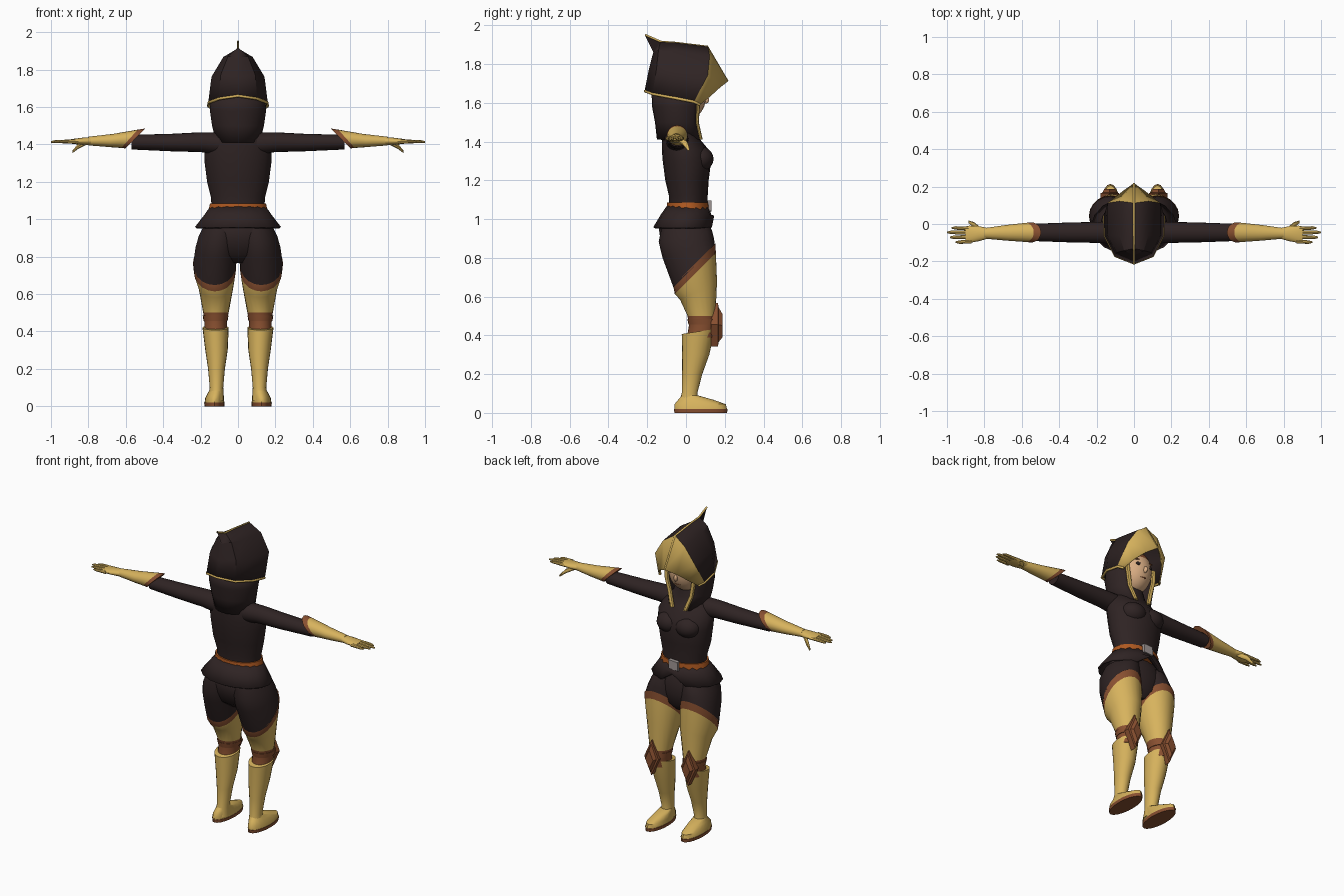
import bpy, bmesh
from math import sin, cos, pi, radians
from mathutils import Vector

default = bpy.data.objects.get("Cube")
if default:
    bpy.data.objects.remove(default, do_unlink=True)


def make_material(name, rgb):
    mat = bpy.data.materials.new(name)
    mat.use_nodes = True
    colour = (*rgb, 1)
    mat.diffuse_color = colour
    bsdf = next(n for n in mat.node_tree.nodes if n.type == "BSDF_PRINCIPLED")
    bsdf.inputs["Base Color"].default_value = colour
    bsdf.inputs["Roughness"].default_value = 0.8
    return mat


dark = make_material("dark cloth", (0.028, 0.017, 0.017))
gold = make_material("pale gold", (0.68, 0.45, 0.11))
leather = make_material("brown leather", (0.25, 0.08, 0.03))
orange = make_material("orange belt", (0.43, 0.1, 0.015))
metal = make_material("grey metal", (0.36, 0.32, 0.31))
flesh = make_material("skin", (0.7, 0.42, 0.23))


def finish(name, bm, colours, mirror=False, thickness=0, angle=40):
    """Turn a bmesh into a shaded object with optional mirror and thickness."""
    bmesh.ops.recalc_face_normals(bm, faces=bm.faces)
    mesh = bpy.data.meshes.new(name)
    bm.to_mesh(mesh)
    bm.free()
    for colour in colours:
        mesh.materials.append(colour)
    mesh.shade_smooth()
    mesh.set_sharp_from_angle(angle=radians(angle))
    obj = bpy.data.objects.new(name, mesh)
    bpy.context.collection.objects.link(obj)
    if mirror:
        obj.modifiers.new("Mirror", "MIRROR").use_clip = True
    if thickness:
        solid = obj.modifiers.new("Solidify", "SOLIDIFY")
        solid.thickness = thickness
        solid.offset = 0
    return obj


def skin(name, rows, colours, bands=None, closed=True, caps=True, edit=None, **options):
    """Bridge rows of points; bands gives the colour slot of each strip."""
    bm = bmesh.new()
    grid = [[bm.verts.new(p) for p in row] for row in rows]
    count = len(rows[0])
    for i, (low, high) in enumerate(zip(grid, grid[1:])):
        for j in range(count if closed else count - 1):
            k = (j + 1) % count
            face = bm.faces.new((low[j], low[k], high[k], high[j]))
            face.material_index = bands[i] if bands else 0
    if closed and caps:
        for row, slot in ((grid[0], 0), (grid[-1], -1)):
            bm.faces.new(row).material_index = bands[slot] if bands else 0
    if edit:
        edit(grid)
    bmesh.ops.remove_doubles(bm, verts=bm.verts, dist=0.0001)
    return finish(name, bm, colours, **options)


PLACE = {"z": lambda a, b, t: (a, b, t),
         "x": lambda a, b, t: (t, a, b),
         "y": lambda a, b, t: (a, t, b)}


def loft(name, rings, colours, axis="z", segments=20, **options):
    """Rings along an axis: position, centre a, centre b, radius a, radius b, tilt."""
    rows = []
    for t, a, b, ra, rb, *tilt in rings:
        slope = tilt[0] if tilt else 0
        angles = [2 * pi * i / segments for i in range(segments)]
        rows.append([PLACE[axis](a + ra * cos(q), b + rb * sin(q), t + slope * rb * sin(q))
                     for q in angles])
    return skin(name, rows, colours, **options)


def ellipsoid(name, centre, radii, colours, rule=None, **options):
    bm = bmesh.new()
    bmesh.ops.create_uvsphere(bm, u_segments=20, v_segments=14, radius=1)
    for v in bm.verts:
        v.co = Vector(centre) + v.co * Vector(radii)
    for face in bm.faces:
        face.material_index = rule(face.calc_center_median()) if rule else 0
    return finish(name, bm, colours, **options)


def piping(name, points, radius, colour):
    """Thin round trim along a path."""
    curve = bpy.data.curves.new(name, "CURVE")
    curve.dimensions = "3D"
    curve.bevel_depth = radius
    curve.bevel_resolution = 1
    spline = curve.splines.new("POLY")
    spline.points.add(len(points) - 1)
    for point, co in zip(spline.points, points):
        point.co = (*co, 1)
    curve.materials.append(colour)
    bpy.context.collection.objects.link(bpy.data.objects.new(name, curve))


# Torso and clothing
loft("torso", [(1.05, 0, .01, .14, .1), (1.12, 0, .012, .145, .1), (1.2, 0, .005, .165, .112),
               (1.3, 0, .005, .178, .125), (1.36, 0, -.005, .18, .12), (1.42, 0, -.03, .16, .095),
               (1.47, 0, -.045, .11, .08), (1.56, 0, -.03, .06, .06)], [dark])
ellipsoid("bust", (.065, .07, 1.31), (.08, .072, .065), [dark], mirror=True)


def front_notch(grid):
    for v in grid[-1]:
        if v.co.y > 0 and abs(v.co.x) < .02:
            v.co.z += .06


loft("tunic_skirt", [(1.07, 0, .01, .14, .1), (1.02, 0, 0, .175, .125), (.955, 0, -.012, .225, .152)],
     [dark], segments=16, caps=False, edit=front_notch, thickness=.012)
loft("belt", [(1.045, 0, .01, .158, .11), (1.085, 0, .01, .15, .108)], [orange])
loft("buckle", [(.11, 0, 1.067, .045, .04), (.132, 0, 1.067, .045, .04)], [metal], axis="y", segments=4)
buckle = bpy.data.objects["buckle"]
for v in buckle.data.vertices:  # turn the diamond into a square plate
    x, z = v.co.x, v.co.z - 1.067
    v.co.x, v.co.z = (x - z) * .75, 1.067 + (x + z) * .65

# Shorts
loft("pelvis", [(1.0, 0, 0, .16, .11), (.95, 0, -.005, .185, .135), (.88, 0, 0, .195, .13),
                (.81, 0, .01, .16, .11), (.765, 0, .02, .08, .06)], [dark])
loft("shorts_legs", [(.96, .09, 0, .095, .125), (.91, .105, -.003, .105, .138, .2),
                     (.85, .115, .012, .112, .132, .4), (.755, .125, .042, .115, .107, 1)],
     [dark], mirror=True)

# Legs
loft("stockings", [(.765, .125, .043, .116, .109, 1), (.72, .124, .048, .112, .106, 1),
                   (.63, .118, .065, .092, .095, .5), (.5, .118, .08, .068, .072),
                   (.45, .12, .085, .06, .07), (.39, .12, .075, .06, .07)],
     [gold, leather], bands=[1, 0, 0, 1, 1], mirror=True)
loft("knee_bands", [(.485, .12, .083, .069, .076), (.455, .12, .087, .064, .074)],
     [leather], mirror=True)
loft("boots", [(.42, .12, .064, .07, .086, .15), (.3, .115, .05, .06, .07), (.2, .115, .032, .045, .052),
               (.1, .115, .018, .036, .04), (.03, .118, .018, .042, .06)], [gold], mirror=True)
loft("feet", [(.09, .115, .02, .036, .042), (.068, .12, .05, .043, .09), (.045, .125, .073, .05, .132),
              (.018, .126, .076, .053, .136)], [gold], mirror=True)
loft("soles", [(.02, .126, .076, .055, .138), (0, .126, .076, .053, .136)], [leather], mirror=True)
loft("knee_guards", [(.13, .13, .455, .05, .112), (.165, .13, .455, .05, .112), (.168, .13, .455, .038, .09),
                     (.188, .13, .45, .028, .06)], [leather], axis="y", segments=4, angle=20, mirror=True)

# Arms and hands
loft("sleeves", [(.1, -.045, 1.405, .06, .06), (.2, -.045, 1.412, .056, .053),
                 (.35, -.045, 1.41, .053, .047), (.57, -.045, 1.412, .045, .039)],
     [dark], axis="x", mirror=True)
loft("gauntlets", [(.55, -.045, 1.432, .054, .053, -1), (.58, -.045, 1.43, .051, .049, -.9),
                   (.68, -.047, 1.421, .042, .035, -.3), (.8, -.05, 1.418, .028, .023)],
     [gold, leather], bands=[1, 0, 0], axis="x", mirror=True)
loft("palms", [(.78, -.05, 1.418, .028, .022), (.83, -.052, 1.417, .04, .019),
               (.88, -.055, 1.416, .046, .014), (.9, -.055, 1.416, .042, .01)], [gold], axis="x", mirror=True)
for finger, (spread, tip) in {"little": (-.042, .955), "ring": (-.016, .985),
                              "middle": (.01, 1.0), "index": (.034, .975)}.items():
    loft(finger + "_fingers", [(.87, spread * .9 - .055, 1.416, .012, .011),
                               (tip - .02, spread - .055, 1.415, .009, .008),
                               (tip, spread - .055, 1.413, .004, .004)],
         [gold], axis="x", segments=8, mirror=True)
loft("thumbs", [(.81, -.04, 1.412, .014, .014), (.855, -.005, 1.39, .015, .014),
                (.885, .012, 1.36, .007, .007)], [gold], axis="x", segments=8, mirror=True)

# Head and face
ellipsoid("head", (0, -.005, 1.64), (.105, .11, .135), [flesh, leather],
          rule=lambda c: int(c.z > 1.7 or c.y < .01))
ellipsoid("nose", (0, .1, 1.615), (.011, .02, .02), [flesh])
ellipsoid("eyes", (.042, .092, 1.645), (.018, .008, .01), [dark], mirror=True)
ellipsoid("eyebrows", (.042, .087, 1.675), (.024, .008, .005), [leather], mirror=True)
ellipsoid("mouth", (0, .083, 1.57), (.022, .006, .005), [leather])

# Hood: stations from back to front, each from lower edge to ridge
stations = [[(0, -.21, 1.66), (0, -.19, 1.76), (0, -.165, 1.86), (0, -.21, 1.95)],
            [(.1, -.17, 1.645), (.09, -.15, 1.77), (.05, -.14, 1.87), (0, -.13, 1.915)],
            [(.155, -.06, 1.625), (.138, -.06, 1.76), (.075, -.06, 1.865), (0, -.06, 1.91)],
            [(.158, .04, 1.605), (.138, .11, 1.74), (.075, .12, 1.84), (0, .11, 1.89)],
            [(.135, .07, 1.59), (.105, .125, 1.635), (.055, .175, 1.68), (0, .215, 1.71)]]
skin("hood", stations, [dark, gold], bands=[0, 0, 0, 1], closed=False, mirror=True, thickness=.008, angle=30)
edge = [s[0] for s in stations]
piping("hood_edge_trim", [(-x, y, z) for x, y, z in edge[:0:-1]] + edge, .008, gold)
piping("hood_ridge_trim", [s[-1] for s in stations], .006, gold)

# Cowl wrapped around the neck, open at the front
cowl, border = [], []
for z, width, middle, depth, gap in [(1.41, .11, -.03, .115, 25), (1.5, .134, -.04, .115, 35),
                                     (1.58, .146, -.04, .13, 40), (1.66, .142, -.04, .133, 45)]:
    start = radians(gap)
    sweep = [start + (2 * pi - 2 * start) * i / 20 for i in range(21)]
    cowl.append([(width * sin(a), middle + depth * cos(a), z) for a in sweep])
    border.append((z, *cowl[-1][0][:2], .014, .012))
skin("cowl", cowl, [dark], closed=False, thickness=.01)
loft("cowl_front_trim", border, [gold], segments=8, mirror=True)
